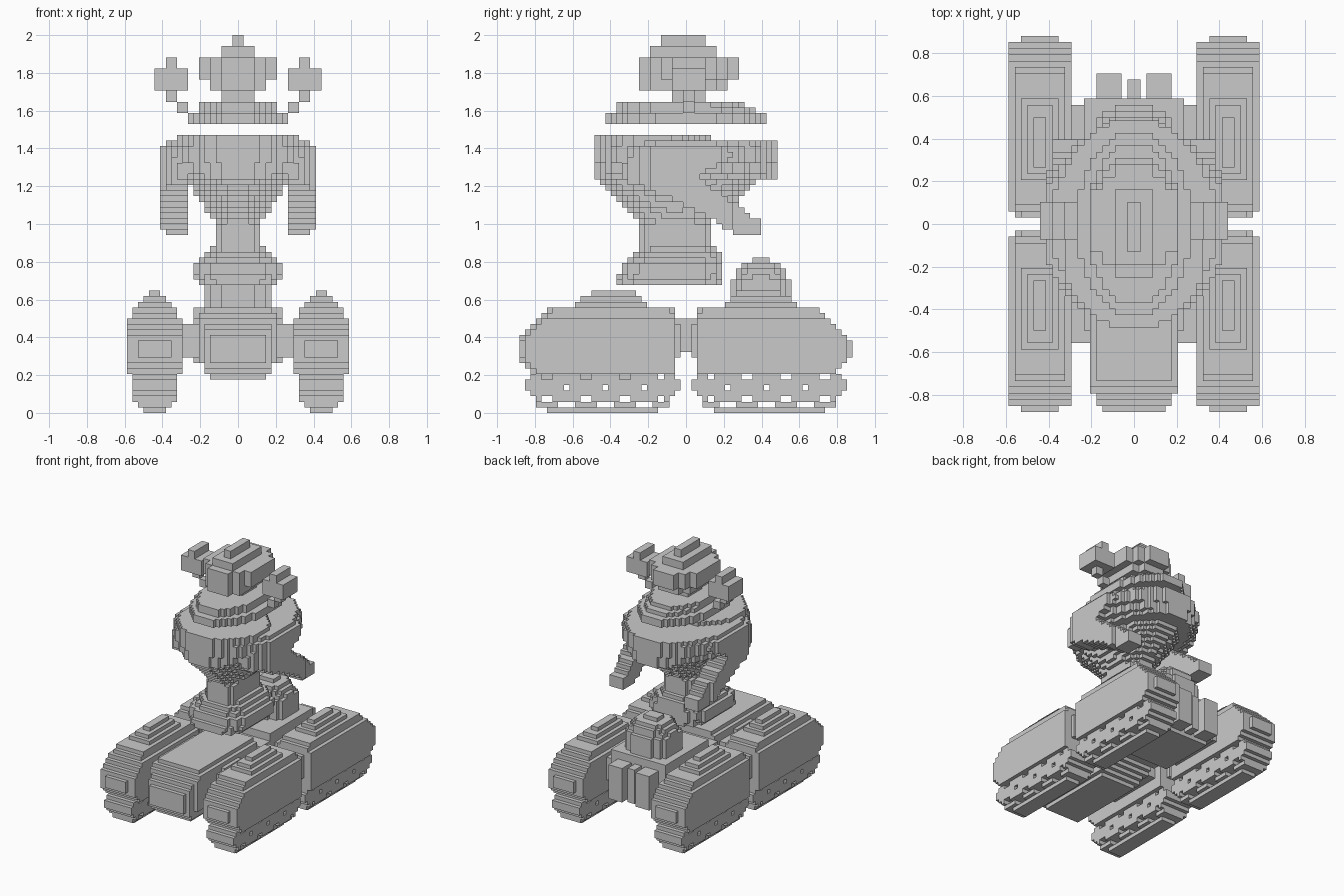
import bpy, bmesh, math

if "Cube" in bpy.data.objects:
    bpy.data.objects.remove(bpy.data.objects["Cube"])

V = 2 / 68  # size of one block
grey = bpy.data.materials.new("stone grey")
grey.diffuse_color = (0.59, 0.59, 0.59, 1)
grey.use_nodes = True
grey.node_tree.nodes["Principled BSDF"].inputs["Base Color"].default_value = grey.diffuse_color

DIRS = [((1, 0, 0), [(1, 0, 0), (1, 1, 0), (1, 1, 1), (1, 0, 1)]),
        ((-1, 0, 0), [(0, 0, 0), (0, 0, 1), (0, 1, 1), (0, 1, 0)]),
        ((0, 1, 0), [(0, 1, 0), (0, 1, 1), (1, 1, 1), (1, 1, 0)]),
        ((0, -1, 0), [(0, 0, 0), (1, 0, 0), (1, 0, 1), (0, 0, 1)]),
        ((0, 0, 1), [(0, 0, 1), (1, 0, 1), (1, 1, 1), (0, 1, 1)]),
        ((0, 0, -1), [(0, 0, 0), (0, 1, 0), (1, 1, 0), (1, 0, 0)])]


def blocks(name, test, lo, hi, s=1):
    """Fill every block whose centre passes the test, keep only the outer skin."""
    n = [int(round((h - l) / s)) for l, h in zip(lo, hi)]
    full = {(i, j, k) for i in range(n[0]) for j in range(n[1]) for k in range(n[2])
            if test(lo[0] + (i + .5) * s, lo[1] + (j + .5) * s, lo[2] + (k + .5) * s)}
    verts, faces = {}, []
    for c in full:
        for d, quad in DIRS:
            if tuple(a + b for a, b in zip(c, d)) in full:
                continue
            faces.append([verts.setdefault(tuple(a + b for a, b in zip(c, q)), len(verts))
                          for q in quad])
    pts = [[(l + a * s) * V for l, a in zip(lo, p)] for p in verts]
    me = bpy.data.meshes.new(name)
    me.from_pydata(pts, [], faces)
    me.materials.append(grey)
    ob = bpy.data.objects.new(name, me)
    bpy.context.collection.objects.link(ob)
    return ob


def box(name, lo, hi):
    bm = bmesh.new()
    bmesh.ops.create_cube(bm, size=1)
    for v in bm.verts:
        v.co = [((l + h) / 2 + c * (h - l)) * V for l, h, c in zip(lo, hi, v.co)]
    me = bpy.data.meshes.new(name)
    bm.to_mesh(me)
    bm.free()
    me.materials.append(grey)
    bpy.context.collection.objects.link(bpy.data.objects.new(name, me))


def ovals(layers, power=2):
    """Stack of ovals: (z bottom, z top, half width, y front, y back)."""
    def test(x, y, z):
        for z0, z1, rx, ya, yb in layers:
            if z0 < z < z1:
                u, w = abs(x) / rx, abs(y - (ya + yb) / 2) / ((yb - ya) / 2)
                return u ** power + w ** power <= 1
        return False
    return test


# track pods, one at each corner
def pod(x, y, z):
    a, t = abs(abs(x) - 15), abs(y)
    if z > 19:  # stepped hump on top
        i = int(z - 19)
        return a < 3 - i and (7, 8, 9)[i] < t < (20, 19, 17)[i]
    if t + z >= 43 or t - z >= 20:
        return False
    if t > 29 or t < 2:
        return a < 3 and 10 < z < 16 - (t > 29) * 3
    if z > 18 and t < 3:
        return False
    return a < (4 if z > 17 else 5)


# running gear: belt, link bar and three holed wheels
def tread(x, y, z):
    a, t, k = abs(abs(x) - 15), abs(y), int(z)
    d = min(abs(t - c) for c in (7.5, 14.5, 21.5))
    e = abs(t - 15)  # distance from the middle, for the rounded ends
    if a > (2, 3, 4)[min(k, 2)] or e > (10, 12, 12, 13, 14, 14, 13)[k]:
        return False
    if k == 1:
        return d > 1.5
    if k in (2, 6):
        return d < 2.5 or e > 11
    return not (k == 4 and d < .5)


for sx, side in ((1, "right"), (-1, "left")):
    for sy, end in ((1, "rear"), (-1, "front")):
        x0, y0 = (10 if sx > 0 else -20), (1 if sy > 0 else -30)
        blocks(f"{end}_{side}_pod", pod, (x0, y0, 7), (x0 + 10, y0 + 29, 22))
        blocks(f"{end}_{side}_tread", tread, (x0, y0, 0), (x0 + 10, y0 + 29, 7))
        ya, yb = sorted((4 * sy, 19 * sy))
        xa, xb = sorted((7 * sx, 10 * sx))
        box(f"{end}_{side}_axle", (xa, ya, 10), (xb, yb, 16))
    xa, xb = sorted((2 * sx, 6 * sx))
    box(f"{side}_exhaust", (xa, 19.5, 8), (xb, 24, 17))
box("rear_spine", (-1, 19.5, 8), (1, 23, 17))


# hull with sloped nose and arched belly
def hull(x, y, z):
    t, a = abs(y), abs(x)
    if t < 2:
        return 11 < z < 17 and a < 8
    if z < 13 - t:
        return False
    if y > 0:
        return a < (8 if z > 9 else 6) and z > 7
    if t + z >= 44 or t - z >= 21:
        return False
    w = 5 if t > 29 else 6 if t > 27 else 7
    if 10 < t < 17 and 9 < z < 17:
        w = 8
    return a < min(w, 5 if z < 7 else 6 if z < 9 or z > 18 else 8)


blocks("hull", hull, (-8, -30, 6), (8, 20, 19))

# rear dome
blocks("rear_dome", ovals([(19, 24, 6.3, 7.8, 19.2), (24, 25, 5.6, 8.8, 18.2),
                           (25, 26, 5.2, 8.8, 18.2), (26, 27, 4.3, 9.8, 17.2),
                           (27, 28, 2.4, 11.6, 15.4)], 2.2),
       (-7, 7, 19), (7, 20, 28))

# waist skirt floating above the hull
blocks("skirt", ovals([(23, 24, 7.2, -12.5, 6.5), (24, 25, 8.1, -12.5, 6.5),
                       (25, 27, 8.1, -11.5, 6.5), (27, 28, 7.1, -10.5, 6.5),
                       (28, 29, 6.1, -9.5, 6.5), (29, 30, 5.1, -8.5, 5.5),
                       (30, 34, 4.1, -8.5, 4.5)], 3.5),
       (-9, -13.5, 23), (9, 7.5, 34))

# chest: a taper below, a broad oval above
taper = [(34 + i, 35 + i, 4.3 + .66 * i, -8.6 - 1.02 * i, 4.9 + 1.15 * i) for i in range(8)]
blocks("chest", ovals(taper + [(42, 43, 11, -16.8, 16.8), (43, 45, 12.5, -16.8, 16.8),
                               (45, 48, 14.1, -16.8, 16.8), (48, 49, 13.3, -16.8, 16.8),
                               (49, 50, 11.3, -16.8, 4.6)], 1.9),
       (-14, -16.5, 34), (14, 16.5, 50))

# arms swept down and back, cut from a side profile
ARM = [(-11.5, 42), (-11.5, 45), (-8, 48), (7.5, 48), (8.5, 46), (2, 42.4), (10.6, 36.4),
       (13.6, 34.2), (13.6, 32), (9.2, 32), (4.7, 35), (0, 37.5)]


def arm(x, y, z):
    if (y < 0 or z > 42) and (abs(x) / 14.5) ** 2 + (y / 17) ** 2 > 1:
        return False
    inside = False
    for (y1, z1), (y2, z2) in zip(ARM, ARM[1:] + ARM[:1]):
        if (z1 > z) != (z2 > z) and y < y1 + (z - z1) * (y2 - y1) / (z2 - z1):
            inside = not inside
    return inside and (abs(x) < 13 or y < 9)


blocks("right_arm", arm, (9, -12.5, 32), (14, 14.5, 48))
blocks("left_arm", arm, (-14, -12.5, 32), (-9, 14.5, 48))

# collar
blocks("collar", ovals([(52, 54, 9.2, -14.9, 14.9), (54, 55, 7.4, -12.8, 12.8),
                        (55, 56, 7.3, -12.8, 10.8)], 2),
       (-10, -14.5, 52), (10, 14.5, 56))

# head made from larger blocks
blocks("head", ovals([(56, 58, 3.4, -3.2, 4.2), (58, 60, 5.8, -9, 8),
                      (60, 64, 7.5, -9, 10), (64, 66, 4, -7, 6),
                      (66, 68, 1.8, -5, 4)], 1.6),
       (-7, -8.5, 56), (7, 9.5, 68), 2)

# cross shaped side ornaments and their stalks
for s, side in ((1, "right"), (-1, "left")):
    def ornament(x, y, z):
        a = abs(x)
        if z > 58:
            return (11 < a < 13 or z < 62) and -2.5 < y < 3.5
        if z > 56:
            return 11 < a < 13 and -.5 < y < 1.5
        return 9 < a < 11 and -.5 < y < 1.5
    lo = 9 if s > 0 else -15
    blocks(f"{side}_ornament", ornament, (lo, -2.5, 54), (lo + 6, 3.5, 64), 2)
